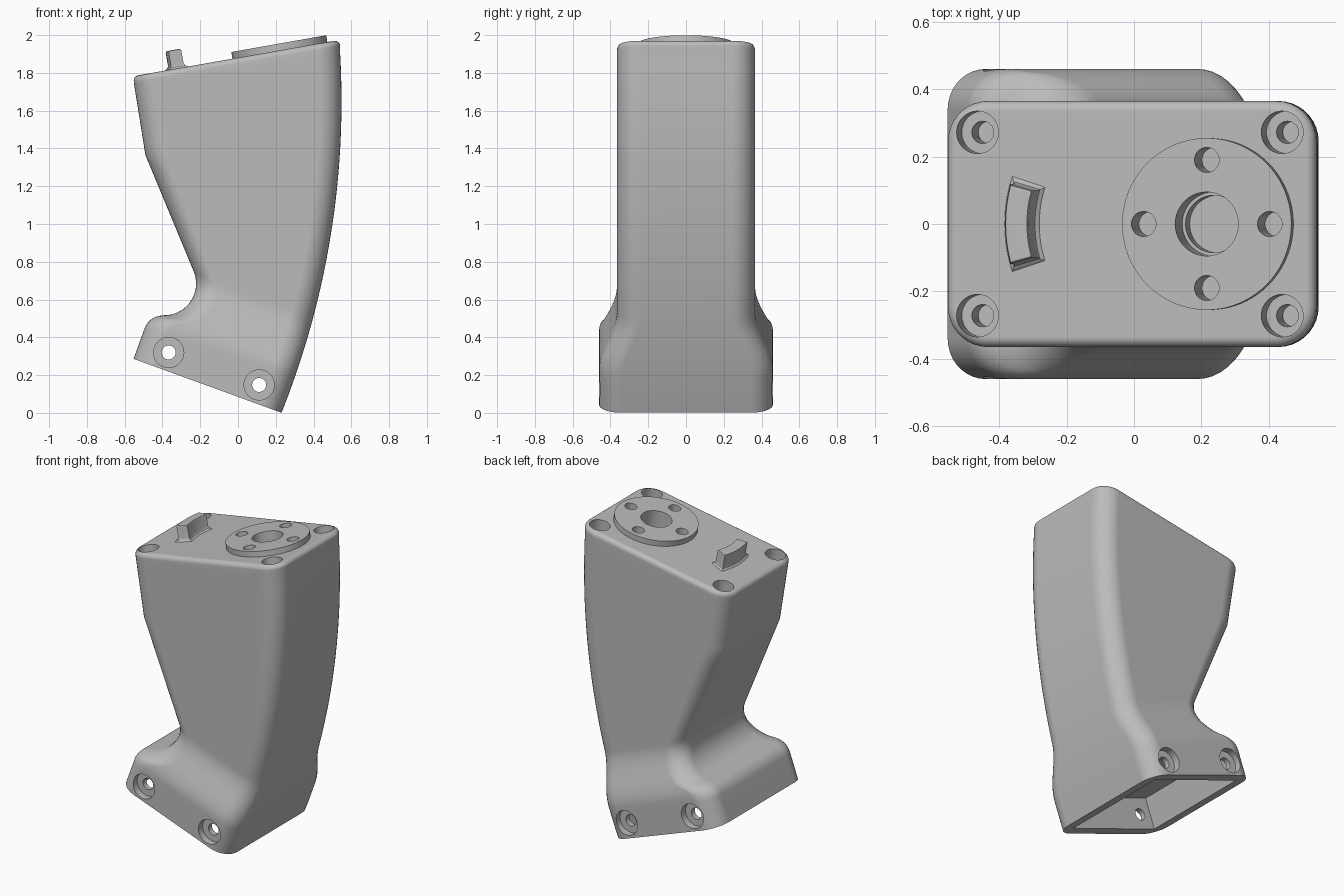
import bpy, bmesh
from math import sin, cos, tan, pi, radians, sqrt
from mathutils import Matrix, Vector

cube = bpy.data.objects.get("Cube")
if cube:
    bpy.data.objects.remove(cube, do_unlink=True)

grey = bpy.data.materials.new("plain_grey")
grey.use_nodes = True
grey.diffuse_color = (0.5, 0.5, 0.5, 1)
grey.node_tree.nodes["Principled BSDF"].inputs["Base Color"].default_value = (0.5, 0.5, 0.5, 1)


def skin(name, rings, frame=Matrix()):
    """Closed solid through a list of equal-length point rings."""
    bm = bmesh.new()
    loops = [[bm.verts.new(frame @ Vector(p)) for p in ring] for ring in rings]
    n = len(loops[0])
    for a, b in zip(loops, loops[1:]):
        for i in range(n):
            j = (i + 1) % n
            bm.faces.new((a[i], a[j], b[j], b[i]))
    bm.faces.new(loops[0][::-1])
    bm.faces.new(loops[-1])
    bmesh.ops.recalc_face_normals(bm, faces=bm.faces)
    mesh = bpy.data.meshes.new(name)
    bm.to_mesh(mesh)
    bm.free()
    mesh.materials.append(grey)
    obj = bpy.data.objects.new(name, mesh)
    bpy.context.collection.objects.link(obj)
    return obj


def activate(obj):
    bpy.ops.object.select_all(action='DESELECT')
    obj.select_set(True)
    bpy.context.view_layer.objects.active = obj


def cut(obj, cutter):
    activate(obj)
    mod = obj.modifiers.new("cut", 'BOOLEAN')
    mod.operation, mod.solver, mod.object = 'DIFFERENCE', 'EXACT', cutter
    bpy.ops.object.modifier_apply(modifier=mod.name)


def discard(obj):
    bpy.data.objects.remove(obj, do_unlink=True)


def finish(obj):
    activate(obj)
    bpy.ops.object.shade_smooth_by_angle(angle=radians(32))
    mod = obj.modifiers.new("even_normals", 'WEIGHTED_NORMAL')
    mod.keep_sharp = True


def turned(name, steps, frame, n=40):
    """Round solid from (radius, height) steps along the frame's z."""
    rings = [[(r * cos(2 * pi * i / n), r * sin(2 * pi * i / n), h) for i in range(n)]
             for r, h in steps]
    return skin(name, rings, frame)


def stepped_hole(targets, frame, *steps, start=0.06):
    """Drill a counterbored hole down the frame's -z; steps are (radius, depth)."""
    prof, h = [], start
    for r, depth in steps:
        prof += [(r, h), (r, -depth)]
        h = -depth
    cutter = turned("hole_cutter", prof, frame)
    for t in targets:
        cut(t, cutter)
    discard(cutter)


# Side outline: concave toe edge on -x, one long arc on +x
def arc(cx, cz, r, a0, a1, n):
    return [(cx + r * cos(radians(a0 + (a1 - a0) * i / n)),
             cz + r * sin(radians(a0 + (a1 - a0) * i / n))) for i in range(n + 1)]


def line(p, q, n):
    return [(p[0] + (q[0] - p[0]) * i / n, p[1] + (q[1] - p[1]) * i / n) for i in range(n)]


TOP, BEND, FOOT = (-0.557, 1.782), (-0.49, 1.364), (-0.553, 0.286)
throat = arc(-0.39, 0.685, 0.168, 23, -90, 18)
toe = arc(-0.40, 0.415, 0.10, 90, 160, 8)
edge = line(TOP, BEND, 10) + line(BEND, throat[0], 14) + throat + toe[1:]
edge += line(toe[-1], FOOT, 3)[1:] + [FOOT]


def back_x(z):
    return 0.548 - 4.44 + sqrt(4.44 ** 2 - (1.65 - z) ** 2)


def section(left):
    """Ends of the tilted cross-section starting at a point of the toe edge."""
    lx, lz = left
    f = min(max((lz - 0.75) / (TOP[1] - 0.75), 0), 1)
    slope = tan(radians(-20 + 30 * f))
    rx = 0.4
    for _ in range(30):
        rz = lz + slope * (rx - lx)
        rx = back_x(rz)
    return Vector((lx, 0, lz)), Vector((rx, 0, rz))


def half_width(left):
    d = (left[0] - FOOT[0]) * sin(radians(20)) + (left[1] - FOOT[1]) * cos(radians(20))
    t = min(max((d - 0.2) / 0.32, 0), 1)
    return 0.46 - 0.095 * t * t * (3 - 2 * t)


def rounded_ring(left, inset=0.0, drop=0.0, radius=0.12, n=9):
    l, r = section(left)
    u = (r - l).normalized()
    up = Vector((-u.z, 0, u.x))
    mid, hu = (l + r) / 2 - up * drop, (r - l).length / 2 - inset
    hw, rad = half_width(left) - inset, radius - inset
    pts = []
    for k, (sx, sy) in enumerate(((1, 1), (-1, 1), (-1, -1), (1, -1))):
        for i in range(n + 1):
            a = pi / 2 * (k + i / n)
            pts.append(mid + u * (sx * (hu - rad) + rad * cos(a))
                       + Vector((0, sy * (hw - rad) + rad * sin(a), 0)))
    return pts


# Body with a small rounded top rim
FILLET = 0.03
rim = [rounded_ring(TOP, FILLET * (1 - sin(a)), FILLET * (1 - cos(a)))
       for a in (pi / 2 * i / 5 for i in range(6))]
body = skin("leg_body", rim + [rounded_ring(p) for p in edge[1:]])

# Open pocket in the underside
l, r = section(FOOT)
foot_frame = Matrix.Translation((l + r) / 2) @ Matrix.Rotation(radians(20), 4, 'Y')
hu, hy = (r - l).length / 2 - 0.08, 0.38
pocket = skin("pocket_cutter", [[(x * hu, y * hy, h) for x, y in
              ((-1, -1), (1, -1), (1, 1), (-1, 1))] for h in (-0.1, 0.2)], foot_frame)
cut(body, pocket)
discard(pocket)

# Pivot disc on the tilted top
top_frame = Matrix.Translation((0.222, 0, TOP[1] + tan(radians(10)) * (0.222 - TOP[0]))) \
    @ Matrix.Rotation(radians(-10), 4, 'Y')
THICK = 0.036
disc = turned("pivot_disc", [(0.255, 0), (0.255, THICK)], top_frame, 80)


def on_top(u, v, h=0.0):
    return top_frame @ Matrix.Translation((u, v, h))


# Disc bore and its four bolt holes
both = (body, disc)
stepped_hole(both, on_top(0, 0, THICK), (0.095, 0.12), (0.085, 0.19))
for k in range(4):
    stepped_hole(both, on_top(0.19 * cos(k * pi / 2), 0.19 * sin(k * pi / 2), THICK),
                 (0.037, 0.13))

# Counterbored corner holes, and side screw holes into the pocket
for side in (-1, 1):
    for u in (-0.697, 0.221):
        stepped_hole((body,), on_top(u, side * 0.272), (0.063, 0.09), (0.033, 0.2))
    for x, z in ((-0.367, 0.32), (0.112, 0.148)):
        frame = Matrix.Translation((x, side * 0.46, z)) @ Matrix.Rotation(-side * pi / 2, 4, 'X')
        stepped_hole((body,), frame, (0.08, 0.045), (0.037, 0.15))


# Curved stop tab with a flared base and softened top
def tab_ring(grow, h, mid=-0.563, bend=0.4, half=0.035, length=0.11, n=10):
    pts = []
    for rad, sign in ((bend + half + grow, 1), (bend - half - grow, -1)):
        for i in range(n + 1):
            a = sign * (2 * i / n - 1) * (length + grow) / bend
            pts.append((mid + bend - rad * cos(a), rad * sin(a), h))
    return pts


tab = skin("stop_tab", [tab_ring(g, h) for g, h in (
    (0.02, -0.005), (0.016, 0.002), (0.006, 0.008), (0, 0.022),
    (0, 0.09), (-0.003, 0.097), (-0.01, 0.1))], top_frame)

for part in (body, disc, tab):
    finish(part)
